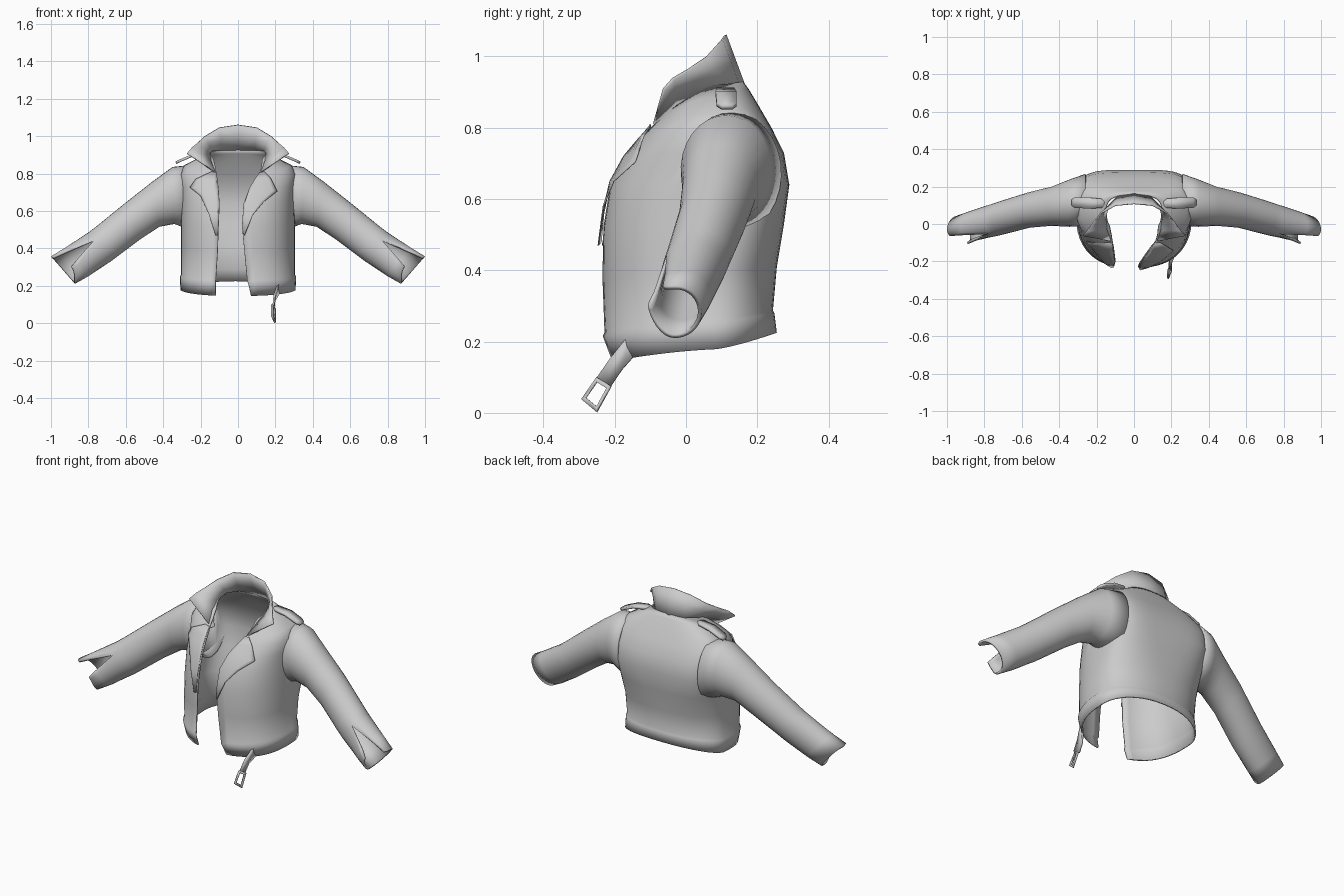
import bpy, bmesh, math
from mathutils import Vector
from mathutils.bvhtree import BVHTree

cube = bpy.data.objects.get("Cube")
if cube:
    bpy.data.objects.remove(cube, do_unlink=True)

grey = bpy.data.materials.new("grey_leather")
grey.use_nodes = True
grey.diffuse_color = (0.6, 0.6, 0.6, 1)
grey.node_tree.nodes["Principled BSDF"].inputs["Base Color"].default_value = (0.6, 0.6, 0.6, 1)


def in_armhole(p):
    return abs(p.x) > 0.27 and 0.6 < p.z < 0.79 and 0.04 < p.y < 0.2


def sheet(name, rows, thick, offset=-1, mirror=False, closed=False, angle=40, hole=None):
    """Skin rows of points into a sheet and give it thickness."""
    bm = bmesh.new()
    grid = [[bm.verts.new(p) for p in row] for row in rows]
    for low, high in zip(grid, grid[1:]):
        n = len(low)
        for j in range(n if closed else n - 1):
            k = (j + 1) % n
            bm.faces.new((low[j], low[k], high[k], high[j]))
    bmesh.ops.remove_doubles(bm, verts=bm.verts, dist=0.0005)
    if hole:
        cut = [f for f in bm.faces if hole(f.calc_center_median())]
        bmesh.ops.delete(bm, geom=cut, context="FACES")
    mesh = bpy.data.meshes.new(name)
    bm.to_mesh(mesh)
    bm.free()
    mesh.materials.append(grey)
    obj = bpy.data.objects.new(name, mesh)
    bpy.context.collection.objects.link(obj)
    if mirror:
        obj.modifiers.new("mirror", "MIRROR")
    solid = obj.modifiers.new("thickness", "SOLIDIFY")
    solid.thickness = thick
    solid.offset = offset
    bpy.ops.object.select_all(action="DESELECT")
    obj.select_set(True)
    bpy.context.view_layer.objects.active = obj
    bpy.ops.object.shade_smooth_by_angle(angle=math.radians(angle))
    return obj


def power(v, p):
    return math.copysign(abs(v) ** p, v)


def torso_row(zf, zs, zb, a, yf, yb, left, right, back, n=48, front=0.8):
    """Open loop from the left front edge around the back to the right front edge."""
    c = yf + 0.62 * (yb - yf)
    start = math.asin((left / a) ** (1 / front))
    end = 2 * math.pi - math.asin((right / a) ** (1 / front))
    row = []
    for i in range(n + 1):
        t = start + (end - start) * i / n
        s, k = math.sin(t), math.cos(t)
        depth, z_end, p = (c - yf, zf, front) if k > 0 else (yb - c, zb, back)
        row.append((a * power(s, p), c - depth * power(k, p),
                    zs + (z_end - zs) * abs(k) ** 1.2))
    return row


# Torso: front, side and back height, half width, front and back depth,
# opening edges, squareness of the back
levels = [
    (.145, .178, .225, .308, -.21, .255, .07, .12, .92),
    (.215, .25, .28, .311, -.235, .248, .055, .12, .92),
    (.225, .26, .288, .304, -.23, .244, .05, .12, .92),
    (.38, .40, .41, .305, -.235, .255, .035, .11, .85),
    (.52, .53, .53, .305, -.232, .275, .022, .105, .65),
    (.64, .64, .64, .305, -.213, .29, .03, .1, .48),
    (.72, .73, .73, .308, -.17, .275, .06, .105, .48),
    (.77, .80, .80, .312, -.13, .24, .09, .11, .55),
    (.80, .845, .86, .285, -.105, .205, .115, .115, .65),
    (.82, .888, .91, .2, -.085, .175, .125, .12, .75),
    (.83, .92, .93, .15, -.07, .16, .13, .13, .76),
]
torso = sheet("torso", [torso_row(*lv) for lv in levels], 0.008, angle=50, hole=in_armhole)

# Sleeves: top and bottom (x, z), front and back y, half angle of the cuff slit,
# and how far the front of the cuff is cut back
stations = [
    (.26, .845, .26, .50, -.01, .268, 0, 0),
    (.35, .835, .34, .53, -.015, .238, 0, 0),
    (.46, .755, .42, .515, -.01, .20, 0, 0),
    (.60, .645, .52, .45, -.02, .17, 0, 0),
    (.76, .515, .64, .36, -.055, .125, 0, 0),
    (.80, .485, .68, .33, -.065, .112, 0, 0),
    (.93, .40, .80, .25, -.09, .07, .4, .015),
    (1.0, .357, .872, .21, -.108, .045, .62, .05),
]


def sleeve_row(tx, tz, bx, bz, yf, yb, gap, cut, n=28):
    row = []
    for i in range(n + 1):
        t = -0.5 + gap + (2 * math.pi - 2 * gap) * i / n
        up = -math.sin(t) / 2
        pull = cut * max(0, math.cos(t)) ** 2
        row.append(((tx + bx) / 2 + (tx - bx) * up - 0.8 * pull,
                    (yf + yb) / 2 - (yb - yf) / 2 * math.cos(t),
                    (tz + bz) / 2 + (tz - bz) * up + 0.6 * pull))
    return row


sheet("sleeves", [sleeve_row(*s) for s in stations], 0.012, mirror=True, angle=50)

# Collar: flared band from the nape to the pointed tips
base = [(0, .16, .925), (.09, .145, .925), (.14, .09, .92),
        (.152, .03, .9), (.145, -.03, .865), (.125, -.09, .81)]
rim = [(0, .11, 1.06), (.1, .1, 1.045), (.175, .06, 1.0),
       (.215, .01, .965), (.247, -.035, .938), (.272, -.062, .908)]
middle = [Vector(b).lerp(Vector(r), 0.5) for b, r in zip(base, rim)]
sheet("collar", [base, middle, rim], 0.008, offset=0, mirror=True)

# Lapels: strips laid on the torso front, lifted towards their outer edge
tree = BVHTree.FromPolygons([v.co for v in torso.data.vertices],
                            [f.vertices[:] for f in torso.data.polygons])


def front_y(x, z):
    for step in range(12):
        probe = x + math.copysign(0.01 * step, x)
        hit = tree.ray_cast(Vector((probe, -1, z)), Vector((0, 1, 0)))[0]
        if hit and hit.y < 0.02:
            return hit.y
    return -0.1


def lapel(name, side, edges):
    rows = []
    for xi, zi, xo, zo in edges:
        row = []
        for j in range(7):
            f = j / 6
            x, z = side * (xi + (xo - xi) * f), zi + (zo - zi) * f
            row.append((x, front_y(x, z) - 0.006 - 0.008 * f, z))
        rows.append(row)
    sheet(name, rows, 0.004, offset=0)


lapel("left_lapel", 1, [
    (.115, .805, .14, .81), (.09, .77, .175, .775), (.06, .72, .21, .705),
    (.037, .65, .14, .65), (.028, .56, .08, .58), (.026, .48, .036, .47)])
lapel("right_lapel", -1, [
    (.115, .805, .14, .81), (.112, .76, .225, .77), (.108, .72, .257, .725),
    (.104, .67, .2, .68), (.106, .58, .155, .58), (.108, .47, .12, .47)])

# Shoulder straps with a pointed inner end
strap = [(.15, .112, .104, .906), (.175, .135, .085, .906), (.245, .142, .083, .896),
         (.315, .142, .086, .866), (.332, .13, .1, .857)]
sheet("shoulder_straps",
      [[(x, y, z) for y in (back, front)] for x, back, front, z in strap],
      0.014, offset=0, mirror=True)

# Hanging belt end
belt = [(.22, -.155, .225, -.145, .16), (.195, -.215, .15, -.18, .12),
        (.19, -.25, .10, -.21, .075)]
sheet("belt_end", [[(x, y, z), (x, v, w)] for x, y, z, v, w in belt], 0.01, offset=0)

# Open buckle frame, slightly twisted
outer = [Vector(p) for p in ((.182, -.25, .1), (.198, -.21, .075),
                             (.198, -.25, .002), (.182, -.293, .038))]
centre = sum(outer, Vector()) / 4
inner = [centre.lerp(p, 0.7) for p in outer]
sheet("buckle", [outer, inner], 0.01, offset=0, closed=True)
